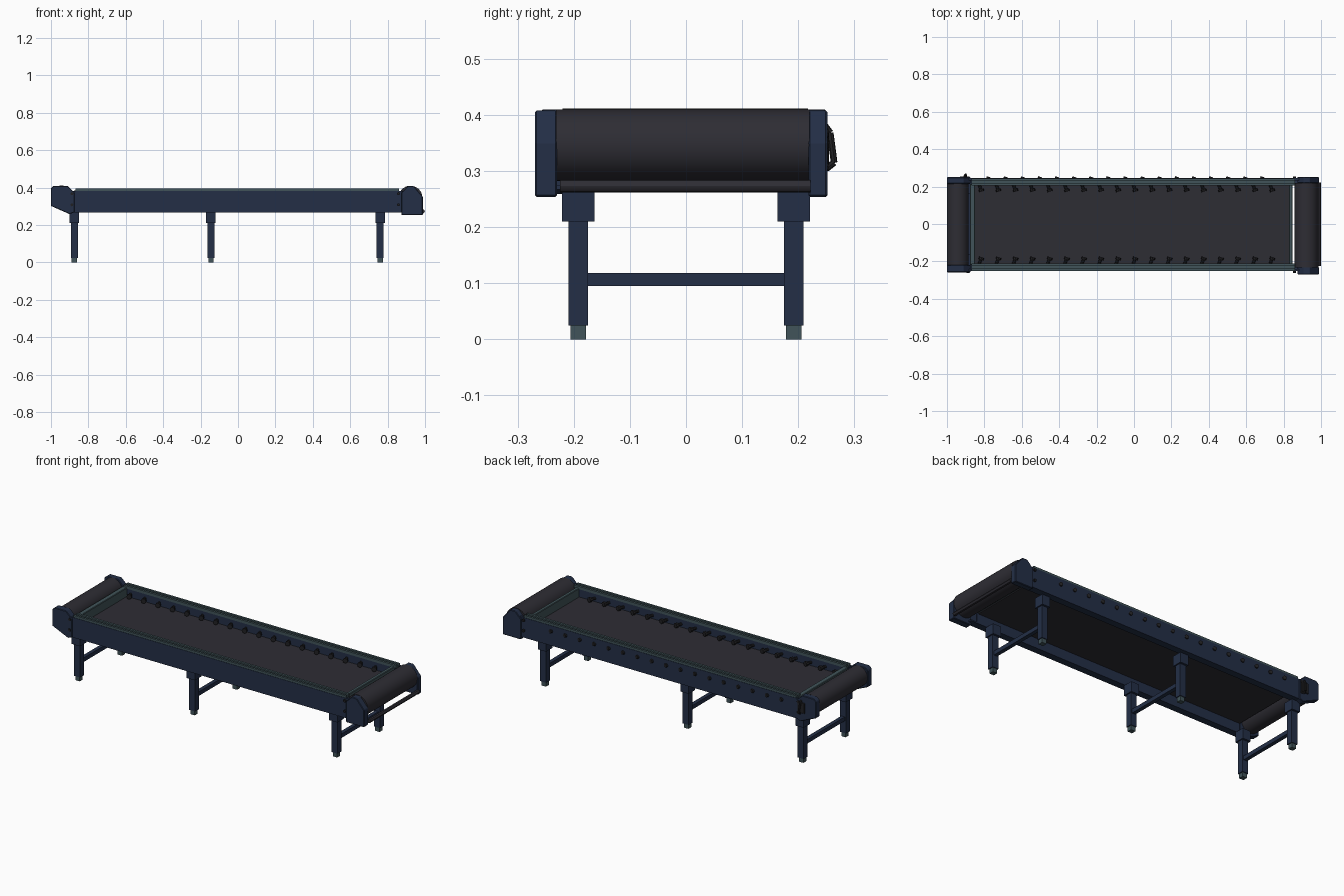
import bpy, bmesh, math
from mathutils import Vector

if "Cube" in bpy.data.objects:
    bpy.data.objects.remove(bpy.data.objects["Cube"])


def mat(name, c):
    m = bpy.data.materials.new(name)
    m.diffuse_color = (*c, 1)
    m.use_nodes = True
    m.node_tree.nodes["Principled BSDF"].inputs["Base Color"].default_value = m.diffuse_color
    return m


NAVY = mat("navy paint", (0.017, 0.028, 0.062))
BELT = mat("dark grey rubber", (0.027, 0.026, 0.034))
TEAL = mat("teal grey metal", (0.052, 0.088, 0.1))
BLACK = mat("black steel", (0.014, 0.014, 0.016))


def finish(name, bm, m, smooth=False):
    bmesh.ops.recalc_face_normals(bm, faces=bm.faces)
    me = bpy.data.meshes.new(name)
    bm.to_mesh(me)
    bm.free()
    me.materials.append(m)
    o = bpy.data.objects.new(name, me)
    bpy.context.collection.objects.link(o)
    if smooth:
        bpy.context.view_layer.objects.active = o
        o.select_set(True)
        bpy.ops.object.shade_smooth_by_angle()
        o.select_set(False)
    return o


def box(name, x, y, z, m, bevel=0):
    bm = bmesh.new()
    bmesh.ops.create_cube(bm, size=1)
    for v in bm.verts:
        for i, (a, b) in enumerate((x, y, z)):
            v.co[i] = a if v.co[i] < 0 else b
    if bevel:
        bmesh.ops.bevel(bm, geom=bm.edges[:], offset=bevel, segments=1, affect='EDGES')
    return finish(name, bm, m)


def prism(name, pts, y0, y1, m):
    # side profile in x,z extruded along y
    bm = bmesh.new()
    f = bm.faces.new([bm.verts.new((x, y0, z)) for x, z in pts])
    r = bmesh.ops.extrude_face_region(bm, geom=[f])
    for v in r["geom"]:
        if isinstance(v, bmesh.types.BMVert):
            v.co.y = y1
    bmesh.ops.bevel(bm, geom=bm.edges[:], offset=0.003, segments=1, affect='EDGES')
    return finish(name, bm, m)


def rod(name, a, b, r, m, n=24):
    a, b = Vector(a), Vector(b)
    bm = bmesh.new()
    bmesh.ops.create_cone(bm, cap_ends=True, segments=n, radius1=r, radius2=r, depth=(b - a).length)
    q = (b - a).to_track_quat('Z', 'Y')
    for v in bm.verts:
        v.co = q @ v.co + (a + b) / 2
    return finish(name, bm, m, n > 8)


# Side rails: navy web and flange, grooved teal track on top
for side, yo, yi in (("front", -0.252, -0.212), ("back", 0.245, 0.207)):
    s = 1 if yi < 0 else -1

    def span(a, b):
        return tuple(sorted((yo + s * a, yo + s * b)))
    box(side + "_rail_web", (-0.9, 0.89), span(0, 0.012), (0.267, 0.382), NAVY)
    box(side + "_rail_bottom_flange", (-0.9, 0.89), span(0, 0.04), (0.267, 0.275), NAVY)
    box(side + "_rail_inner_web", (-0.87, 0.85), span(0.03, 0.038), (0.275, 0.378), NAVY)
    box(side + "_track_base", (-0.87, 0.86), span(0.002, 0.04), (0.378, 0.384), TEAL)
    box(side + "_track_outer_lip", (-0.87, 0.86), span(0.002, 0.014), (0.384, 0.394), TEAL)
    box(side + "_track_inner_lip", (-0.87, 0.86), span(0.027, 0.04), (0.384, 0.394), TEAL)

# Bed and teal end bars
box("bed_panel", (-0.872, 0.84), (-0.215, 0.21), (0.325, 0.333), BELT)
box("left_end_bar", (-0.878, -0.85), (-0.22, 0.215), (0.33, 0.384), TEAL, 0.003)
box("right_end_bar", (0.828, 0.848), (-0.22, 0.215), (0.33, 0.384), TEAL, 0.003)

# Clip hooks along both rails
for i in range(18):
    x = -0.82 + i * 0.0915
    for side, y, d in (("front", -0.214, 1), ("back", 0.21, -1)):
        rod(f"{side}_clip_pin_{i}", (x - 0.008, y, 0.352), (x + 0.004, y + d * 0.032, 0.352), 0.008, BLACK, 8)
        rod(f"{side}_clip_head_{i}", (x + 0.002, y + d * 0.024, 0.352), (x + 0.006, y + d * 0.036, 0.352), 0.014, BLACK, 8)
    if i < 17:
        rod(f"back_outer_bolt_{i}", (x + 0.04, 0.24, 0.35), (x + 0.044, 0.252, 0.35), 0.011, BLACK, 8)

# End caps
LEFT = [(-1, 0.302), (-0.9, 0.258), (-0.875, 0.268), (-0.875, 0.375),
        (-0.912, 0.41), (-0.985, 0.41), (-1, 0.397)]
RIGHT = [(0.873, 0.254), (0.988, 0.254), (0.988, 0.352), (0.94, 0.408),
         (0.908, 0.408), (0.873, 0.372)]
prism("left_front_cap", LEFT, -0.258, -0.218, NAVY)
prism("left_back_cap", LEFT, 0.215, 0.25, NAVY)
prism("right_front_cap", RIGHT, -0.269, -0.23, NAVY)
prism("right_back_cap", RIGHT, 0.218, 0.252, NAVY)

# End rollers, axles and guard bar
rod("left_roller", (-0.943, -0.22, 0.354), (-0.943, 0.217, 0.354), 0.057, BELT, 32)
rod("right_roller", (0.922, -0.232, 0.346), (0.922, 0.22, 0.346), 0.064, BELT, 32)
rod("right_guard_bar", (0.988, -0.225, 0.273), (0.988, 0.222, 0.273), 0.011, BELT, 12)

# Bolts beside the caps
for x in (-0.888, 0.858):
    for z in (0.308, 0.368):
        rod("front_cap_bolt", (x, -0.25, z), (x, -0.262, z), 0.008, BLACK, 8)
        rod("back_cap_bolt", (x, 0.24, z), (x, 0.254, z), 0.008, BLACK, 8)

# Lever on the back of the left end
lever = [(-0.905, 0.248, 0.38), (-0.905, 0.257, 0.368), (-0.9, 0.264, 0.315), (-0.9, 0.25, 0.304)]
for i in range(3):
    rod(f"back_lever_{i}", lever[i], lever[i + 1], 0.006, BLACK, 8)
box("lever_plate", (-0.93, -0.885), (0.248, 0.255), (0.31, 0.37), BLACK, 0.002)

# Leg frames
for n, x in (("left", -0.875), ("middle", -0.145), ("right", 0.76)):
    for side, y in (("front", -0.192), ("back", 0.192)):
        box(f"{n}_{side}_bracket", (x - 0.026, x + 0.026), (y - 0.029, y + 0.029), (0.21, 0.268), NAVY)
        box(f"{n}_{side}_leg", (x - 0.019, x + 0.019), (y - 0.0175, y + 0.0175), (0.025, 0.212), NAVY)
        box(f"{n}_{side}_foot", (x - 0.014, x + 0.014), (y - 0.0135, y + 0.0135), (0, 0.026), TEAL)
    box(f"{n}_leg_crossbar", (x - 0.011, x + 0.011), (-0.18, 0.18), (0.095, 0.118), NAVY)
